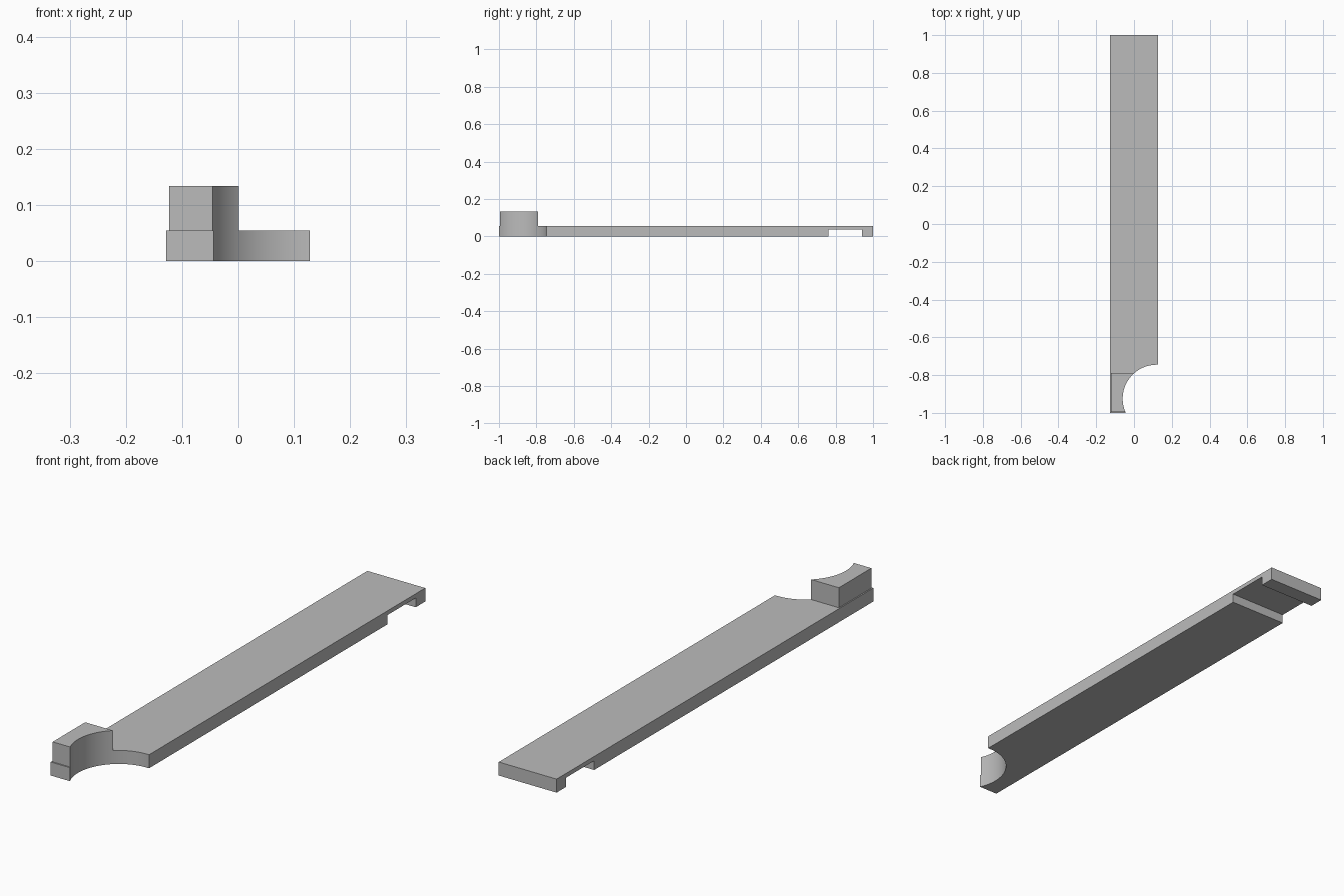
import bpy
import bmesh

cube = bpy.data.objects.get("Cube")
if cube:
    bpy.data.objects.remove(cube, do_unlink=True)

grey = bpy.data.materials.new("plain grey")
grey.use_nodes = True
color = (0.5, 0.5, 0.5, 1)
grey.diffuse_color = color
grey.node_tree.nodes["Principled BSDF"].inputs["Base Color"].default_value = color


def extrude_side(name, profile, x0, x1):
    """Extrude a (y, z) side profile from x0 to x1."""
    bm = bmesh.new()
    face = bm.faces.new([bm.verts.new((x0, y, z)) for y, z in profile])
    ext = bmesh.ops.extrude_face_region(bm, geom=[face])
    moved = [v for v in ext["geom"] if isinstance(v, bmesh.types.BMVert)]
    bmesh.ops.translate(bm, verts=moved, vec=(x1 - x0, 0, 0))
    bmesh.ops.recalc_face_normals(bm, faces=bm.faces)
    mesh = bpy.data.meshes.new(name)
    bm.to_mesh(mesh)
    bm.free()
    mesh.materials.append(grey)
    obj = bpy.data.objects.new(name, mesh)
    bpy.context.collection.objects.link(obj)
    return obj


# Long flat bar with a slot under its back end
bar = extrude_side("bar", [
    (-1, 0), (0.763, 0), (0.763, 0.037), (0.94, 0.037),
    (0.94, 0), (1, 0), (1, 0.054), (-1, 0.054)], -0.128, 0.128)

# Raised block on the front corner, slightly inset from the bar edges
block = extrude_side("raised_block", [
    (-0.995, 0.054), (-0.79, 0.054), (-0.79, 0.134), (-0.995, 0.134)],
    -0.123, 0.06)

# Round cutter shared by bar and block
bpy.ops.mesh.primitive_cylinder_add(
    vertices=128, radius=0.18, depth=0.6, location=(0.12, -0.925, 0.05))
cutter = bpy.context.object
cutter.name = "round_cutter"
cutter.data.materials.append(grey)

for part in (bar, block):
    cut = part.modifiers.new("round cut", "BOOLEAN")
    cut.operation = "DIFFERENCE"
    cut.solver = "EXACT"
    cut.object = cutter
    bpy.ops.object.select_all(action="DESELECT")
    part.select_set(True)
    bpy.context.view_layer.objects.active = part
    bpy.ops.object.modifier_apply(modifier=cut.name)
    bpy.ops.object.shade_smooth_by_angle(angle=0.5)

bpy.data.objects.remove(cutter, do_unlink=True)
